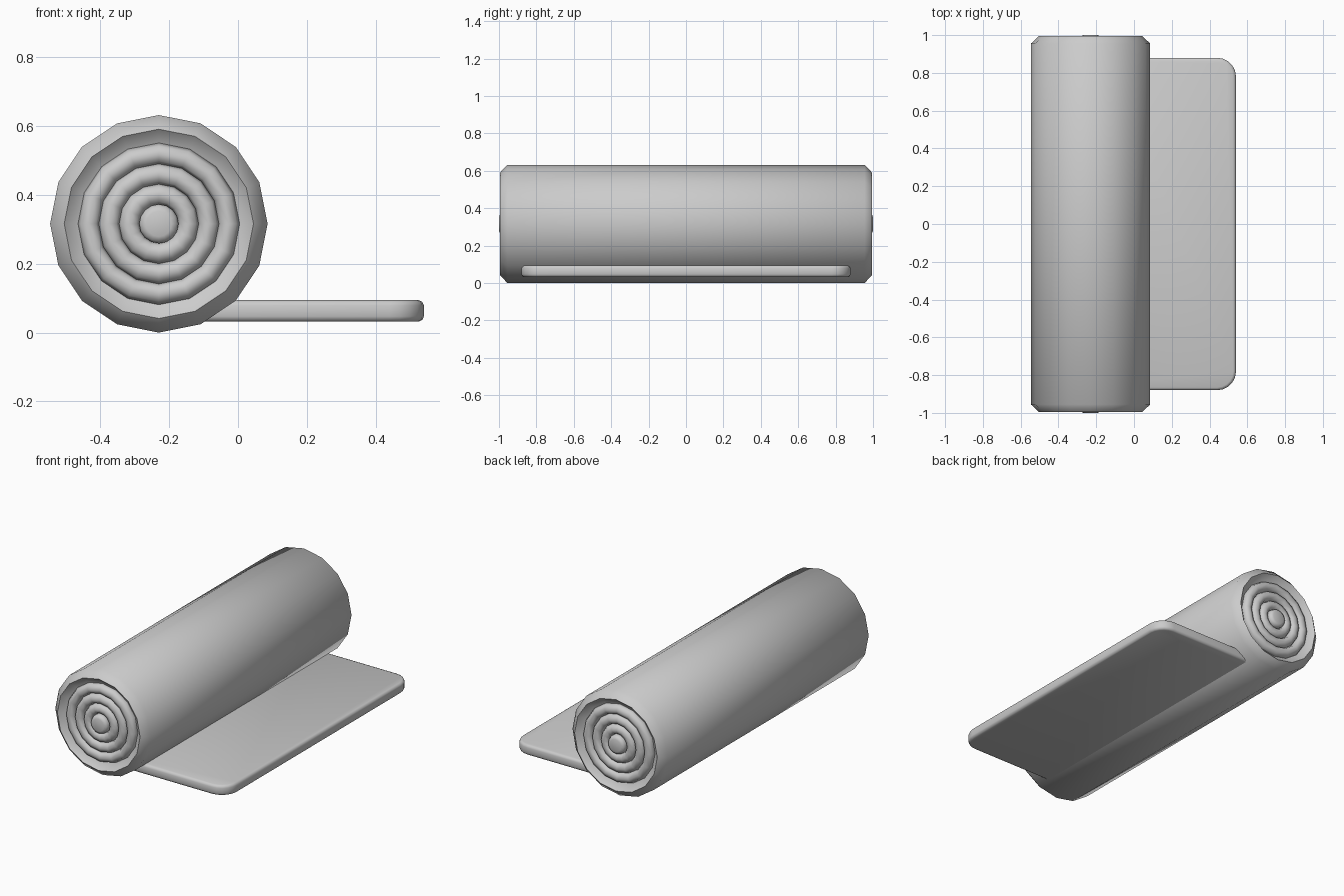
import bpy, bmesh, math

if "Cube" in bpy.data.objects:
    bpy.data.objects.remove(bpy.data.objects["Cube"])

CX, CZ, R = -0.23, 0.316, 0.316
SIDES = 16


def finish(name, bm, angle):
    bmesh.ops.recalc_face_normals(bm, faces=bm.faces[:])
    me = bpy.data.meshes.new(name)
    bm.to_mesh(me)
    bm.free()
    ob = bpy.data.objects.new(name, me)
    bpy.context.collection.objects.link(ob)
    bpy.ops.object.select_all(action='DESELECT')
    ob.select_set(True)
    bpy.context.view_layer.objects.active = ob
    bpy.ops.object.shade_smooth_by_angle(angle=math.radians(angle))
    return ob


def lathe(name, profile, closed=False, angle=50):
    """Revolve (radius, y) points around the roll axis."""
    bm = bmesh.new()
    rings = []
    for r, y in profile:
        rings.append([bm.verts.new((CX + r * math.sin(2 * math.pi * i / SIDES), y,
                                    CZ + r * math.cos(2 * math.pi * i / SIDES)))
                      for i in range(SIDES)])
    pairs = list(zip(rings, rings[1:]))
    if closed:
        pairs.append((rings[-1], rings[0]))
    else:
        bm.faces.new(rings[0])
        bm.faces.new(rings[-1])
    for a, b in pairs:
        for i in range(SIDES):
            j = (i + 1) % SIDES
            bm.faces.new((a[i], a[j], b[j], b[i]))
    return finish(name, bm, angle)


def mirrored(half):
    return [(r, -y) for r, y in half] + [(r, y) for r, y in reversed(half)]


# Rolled body with chamfered rims and recessed ends
lathe("rolled_body", mirrored([(0.225, 0.955), (0.233, 0.955), (0.275, 0.994), (R, 0.955)]))

# Central core with rounded ends
lathe("roll_core", mirrored([(0.037, 1.0), (0.051, 0.994), (0.057, 0.98)]), angle=60)

# Concentric layers of the roll at both ends
for side, label in ((-1, "front"), (1, "back")):
    for k, major in enumerate((0.086, 0.145, 0.204)):
        ring = [(major + 0.031 * math.cos(2 * math.pi * i / 8),
                 side * 0.958 + 0.031 * math.sin(2 * math.pi * i / 8)) for i in range(8)]
        lathe(f"{label}_layer_{k + 1}", ring, closed=True, angle=60)

# Unrolled flap with rounded corners and softened edges
x0, x1, hy, rad = -0.2, 0.54, 0.88, 0.1
z0, z1, soft = 0.032, 0.094, 0.015
bm = bmesh.new()
loops = []
for z, inset in ((z0, soft), (z0 + 0.0045, 0.0045), (z0 + soft, 0),
                 (z1 - soft, 0), (z1 - 0.0045, 0.0045), (z1, soft)):
    loop = []
    corners = [(x1 - rad, hy - rad), (x0 + rad, hy - rad),
               (x0 + rad, rad - hy), (x1 - rad, rad - hy)]
    for c, (px, py) in enumerate(corners):
        for s in range(6):
            a = math.pi / 2 * (c + s / 5)
            loop.append(bm.verts.new((px + (rad - inset) * math.cos(a),
                                      py + (rad - inset) * math.sin(a), z)))
    loops.append(loop)
bm.faces.new(loops[0])
bm.faces.new(loops[-1])
for a, b in zip(loops, loops[1:]):
    for i in range(len(a)):
        j = (i + 1) % len(a)
        bm.faces.new((a[i], a[j], b[j], b[i]))
finish("mat_flap", bm, 80)
